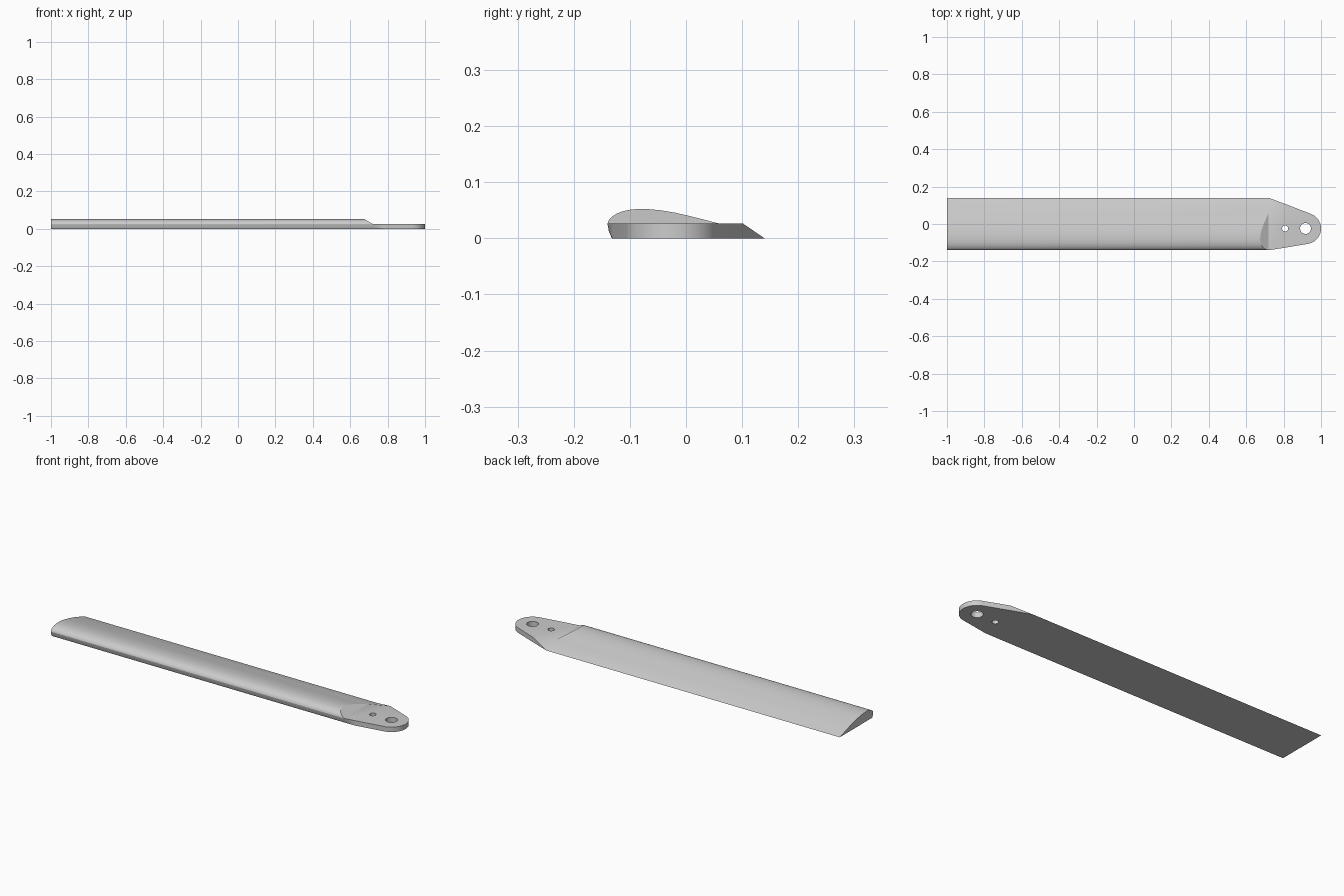
import bpy, bmesh, math
from mathutils import Vector

if "Cube" in bpy.data.objects:
    bpy.data.objects.remove(bpy.data.objects["Cube"])

TAB_Z = 0.026      # thickness of the mounting tab
JOIN_X = 0.72      # where the aerofoil meets the tab
bm = bmesh.new()

# Aerofoil section (y, z): lower leading edge, over the top, to the trailing edge
section = [(-.132, 0), (-.1375, .012), (-.14, TAB_Z), (-.1375, .0325), (-.132, .0385),
           (-.123, .0442), (-.112, .0485), (-.098, .0513), (-.083, .0523), (-.065, .0518),
           (-.045, .0499), (-.02, .0458), (.005, .0400), (.032, .0333), (.06, TAB_Z), (.14, 0)]
tip = [bm.verts.new((-1, y, z)) for y, z in section]
root = [bm.verts.new((JOIN_X, y, z)) for y, z in section]
n = len(section)
for i in range(n):
    j = (i + 1) % n
    bm.faces.new((tip[i], tip[j], root[j], root[i]))
bm.faces.new(tip)

# Sloped cut down to the tab
cut = bmesh.ops.bisect_plane(bm, geom=bm.verts[:] + bm.edges[:] + bm.faces[:], dist=1e-5,
                             plane_co=(JOIN_X, 0, TAB_Z), plane_no=Vector((.026, 0, .045)).normalized(),
                             clear_outer=True)
rim = [v for v in cut["geom_cut"] if isinstance(v, bmesh.types.BMVert)]
bm.faces.new(sorted(rim, key=lambda v: v.co.y))

# Mounting tab outline: tapering sides and a rounded end
CX, CY, R = 0.917, -0.024, 0.083
a0, a1, steps = math.radians(67.3), math.radians(-81.4), 24
arc = [(CX + R * math.cos(a0 + (a1 - a0) * k / steps),
        CY + R * math.sin(a0 + (a1 - a0) * k / steps)) for k in range(steps + 1)]
shared = [(.822, .102)] + arc + [(.78, -.131)]


def ring(points, z):
    return [bm.verts.new((x, y, z)) for x, y in points]


def loop_edges(verts):
    return [bm.edges.get((a, b)) or bm.edges.new((a, b))
            for a, b in zip(verts, verts[1:] + verts[:1])]


low = ring([(JOIN_X, .14)] + shared + [(JOIN_X, -.132)], 0)
top = ring([(JOIN_X, .06)] + shared + [(JOIN_X, -.14)], TAB_Z)
for i in range(1, len(low) - 2):
    bm.faces.new((low[i], low[i + 1], top[i + 1], top[i]))

# Blends from the section into the tab walls
bm.faces.new((low[0], low[1], top[1]))
bm.faces.new((low[0], top[1], top[0]))
mid = bm.verts.new((JOIN_X, -.1375, .012))
bm.faces.new((low[-1], low[-2], mid))
bm.faces.new((mid, low[-2], top[-2]))
bm.faces.new((mid, top[-2], top[-1]))

# Bolt hole and pin hole through the tab
low_edges, top_edges = loop_edges(low), loop_edges(top)
for hx, hr, sides in ((CX, .029, 32), (.808, .016, 24)):
    pts = [(hx + hr * math.cos(math.tau * k / sides), CY + hr * math.sin(math.tau * k / sides))
           for k in range(sides)]
    b, t = ring(pts, 0), ring(pts, TAB_Z)
    for i in range(sides):
        j = (i + 1) % sides
        bm.faces.new((b[i], b[j], t[j], t[i]))
    low_edges += loop_edges(b)
    top_edges += loop_edges(t)
bmesh.ops.triangle_fill(bm, edges=low_edges, use_beauty=True, normal=(0, 0, -1))
bmesh.ops.triangle_fill(bm, edges=top_edges, use_beauty=True, normal=(0, 0, 1))

bmesh.ops.remove_doubles(bm, verts=bm.verts[:], dist=1e-4)
bmesh.ops.recalc_face_normals(bm, faces=bm.faces[:])

mesh = bpy.data.meshes.new("rotor_blade")
bm.to_mesh(mesh)
bm.free()
blade = bpy.data.objects.new("rotor_blade", mesh)
bpy.context.collection.objects.link(blade)

grey = bpy.data.materials.new("light grey")
grey.diffuse_color = (.6, .6, .6, 1)
grey.use_nodes = True
grey.node_tree.nodes["Principled BSDF"].inputs["Base Color"].default_value = grey.diffuse_color
mesh.materials.append(grey)

bpy.context.view_layer.objects.active = blade
blade.select_set(True)
bpy.ops.object.shade_smooth_by_angle(angle=math.radians(25))
